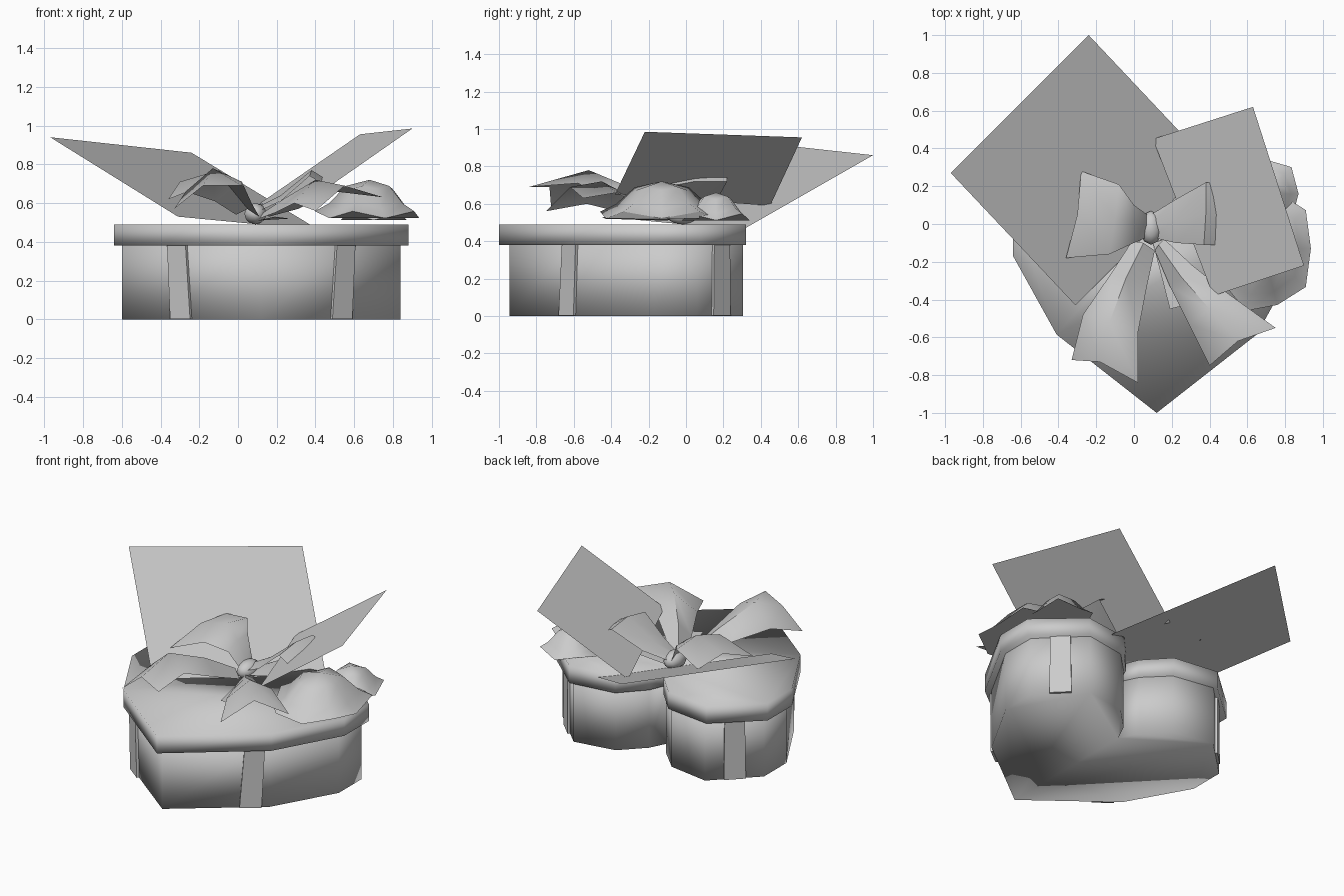
import bpy, bmesh, math
from mathutils import Vector

cube = bpy.data.objects.get("Cube")
if cube:
    bpy.data.objects.remove(cube, do_unlink=True)

grey = bpy.data.materials.new("plain grey")
grey.use_nodes = True
COL = (0.6, 0.6, 0.6, 1)
grey.diffuse_color = COL
grey.node_tree.nodes["Principled BSDF"].inputs["Base Color"].default_value = COL

CX = 0.12  # symmetry line of the heart


def finish(name, bm, angle=None):
    me = bpy.data.meshes.new(name)
    bm.to_mesh(me)
    bm.free()
    me.materials.append(grey)
    ob = bpy.data.objects.new(name, me)
    bpy.context.collection.objects.link(ob)
    if angle is not None:
        bpy.ops.object.select_all(action='DESELECT')
        ob.select_set(True)
        bpy.context.view_layer.objects.active = ob
        if angle >= 180:
            bpy.ops.object.shade_smooth()
        else:
            bpy.ops.object.shade_smooth_by_angle(angle=math.radians(angle))
    return ob


def heart_prism(name, half, z0, z1):
    """Closed heart block; half runs from the tip round to the notch."""
    pts = [(CX + x, y) for x, y in half]
    pts += [(CX - x, y) for x, y in reversed(half[1:-1])]
    bm = bmesh.new()
    low = [bm.verts.new((x, y, z0)) for x, y in pts]
    top = [bm.verts.new((x, y, z1)) for x, y in pts]
    n = len(pts)
    bm.faces.new(list(reversed(low)))
    bm.faces.new(top)
    for i in range(n):
        j = (i + 1) % n
        bm.faces.new((low[i], low[j], top[j], top[i]))
    return finish(name, bm, 180)


def sheet(name, rows, angle=60):
    """Ribbon or card surface through rows of points."""
    bm = bmesh.new()
    vs = [[bm.verts.new(p) for p in r] for r in rows]
    for a, b in zip(vs, vs[1:]):
        for i in range(len(a) - 1):
            bm.faces.new((a[i], a[i + 1], b[i + 1], b[i]))
    bmesh.ops.recalc_face_normals(bm, faces=bm.faces[:])
    bm.normal_update()
    if sum(f.normal.z for f in bm.faces) < 0:
        bmesh.ops.reverse_faces(bm, faces=bm.faces[:])
    return finish(name, bm, angle)


# Heart box and overhanging lid
heart_prism("box_body", [(0, -.945), (.5, -.56), (.72, -.17), (.72, .06), (.47, .305),
                         (.2, .26), (.06, .12), (0, .0)], 0, .43)
heart_prism("box_lid", [(0, -1.0), (.53, -.585), (.76, -.17), (.76, .08), (.49, .32),
                        (.19, .28), (.05, .13), (0, .01)], .38, .49)


# Four ribbon strips down the walls
def wall_strip(name, top, bottom, normal):
    n = Vector((*normal, 0)).normalized()
    side = Vector((-n.y, n.x, 0))
    bm = bmesh.new()
    rings = []
    for (x, y, z), hw in ((bottom, .065), (top, .06)):
        c = Vector((x, y, z))
        rings.append([bm.verts.new(c + side * s * hw + n * d)
                      for s, d in ((-1, -.03), (-1, .015), (1, .015), (1, -.03))])
    a, b = rings
    for i in range(3):
        bm.faces.new((a[i], a[i + 1], b[i + 1], b[i]))
    bm.faces.new(list(reversed(a)))
    bmesh.ops.recalc_face_normals(bm, faces=bm.faces[:])
    finish(name, bm)


for s, word in ((1, "left"), (-1, "right")):
    wall_strip("front_ribbon_" + word, (CX + s * .43, -.615, .39),
               (CX + s * .41, -.63, .002), (s * .61, -.79))
    wall_strip("back_ribbon_" + word, (CX + s * .595, .183, .39),
               (CX + s * .595, .183, .002), (s * .7, .71))

# Two tilted cards
sheet("large_card", [[(-.24, 1.0, .86), (-.97, .27, .94)], [(.42, .30, .46), (-.31, -.43, .53)]])
sheet("small_card", [[(.10, .45, .59), (.63, .62, .955)], [(.42, -.38, .65), (.90, -.22, .985)]])

# Bow loops: upper and lower layer of each
sheet("bow_loop_right_upper", [
    [(-.28, .28, .69), (-.30, .05, .71), (-.36, -.18, .62)],
    [(-.08, .21, .74), (-.10, .03, .77), (-.13, -.16, .71)],
    [(.00, .10, .70), (.00, .0, .70), (.0, -.10, .66)],
    [(.07, .05, .56), (.08, -.01, .57), (.07, -.07, .55)]])
sheet("bow_loop_left_upper", [
    [(.45, .22, .72), (.46, .05, .72), (.45, -.11, .69)],
    [(.38, .22, .75), (.38, .05, .77), (.37, -.11, .74)],
    [(.22, .13, .62), (.22, .02, .64), (.22, -.10, .61)],
    [(.09, .05, .56), (.08, -.01, .57), (.09, -.07, .55)]])
sheet("bow_loop_left_lower", [
    [(.45, .22, .72), (.46, .05, .72), (.45, -.11, .69)],
    [(.28, .16, .61), (.28, .02, .61), (.28, -.10, .58)],
    [(.09, .05, .53), (.08, -.01, .53), (.09, -.07, .52)]])

# Bow tails sweeping forward
sheet("bow_tail_right", [
    [(-.01, -.09, .54), (.05, -.10, .57), (.11, -.14, .53)],
    [(-.12, -.26, .61), (-.04, -.28, .68), (.07, -.32, .60)],
    [(-.27, -.48, .66), (-.13, -.52, .78), (.02, -.58, .71)],
    [(-.33, -.72, .57), (-.18, -.73, .69), (.02, -.84, .69)]])
sheet("bow_tail_left", [
    [(.11, -.14, .52), (.13, -.11, .55), (.16, -.08, .53)],
    [(.19, -.33, .55), (.25, -.28, .63), (.31, -.22, .57)],
    [(.29, -.53, .60), (.40, -.45, .72), (.50, -.37, .66)],
    [(.40, -.75, .56), (.55, -.62, .69), (.75, -.55, .63)]])
sheet("bow_tail_short", [
    [(.10, -.10, .51), (.16, -.08, .52)],
    [(.19, -.45, .53), (.27, -.43, .52)]])

# Knot in the middle
bm = bmesh.new()
bmesh.ops.create_uvsphere(bm, u_segments=10, v_segments=6, radius=1)
for v in bm.verts:
    v.co = Vector((.09 + v.co.x * .06, -.02 + v.co.y * .09, .545 + v.co.z * .055))
finish("bow_knot", bm, 60)


# Rosette: low domes with a wavy brim
def rosette(name, c, rx, ry, base, peak, n=10):
    bm = bmesh.new()
    rings = []
    for f, h in ((1.0, .0), (.75, .25), (.45, .78)):
        ring = []
        for i in range(n):
            a = math.tau * i / n
            wave = (1 if i % 2 else -1) * f
            r = f * (1 + .05 * wave)
            ring.append(bm.verts.new((c[0] + rx * r * math.cos(a), c[1] + ry * r * math.sin(a),
                                      base + (peak - base) * h + .018 * wave)))
        rings.append(ring)
    tip = bm.verts.new((c[0], c[1], peak))
    for a, b in zip(rings, rings[1:]):
        for i in range(n):
            j = (i + 1) % n
            bm.faces.new((a[i], a[j], b[j], b[i]))
    for i in range(n):
        bm.faces.new((rings[-1][i], rings[-1][(i + 1) % n], tip))
    bm.faces.new(list(reversed(rings[0])))
    finish(name, bm, 75)


rosette("rosette_large", (.68, -.13), .27, .33, .54, .72)
rosette("rosette_small", (.70, .16), .18, .19, .53, .66, 8)
